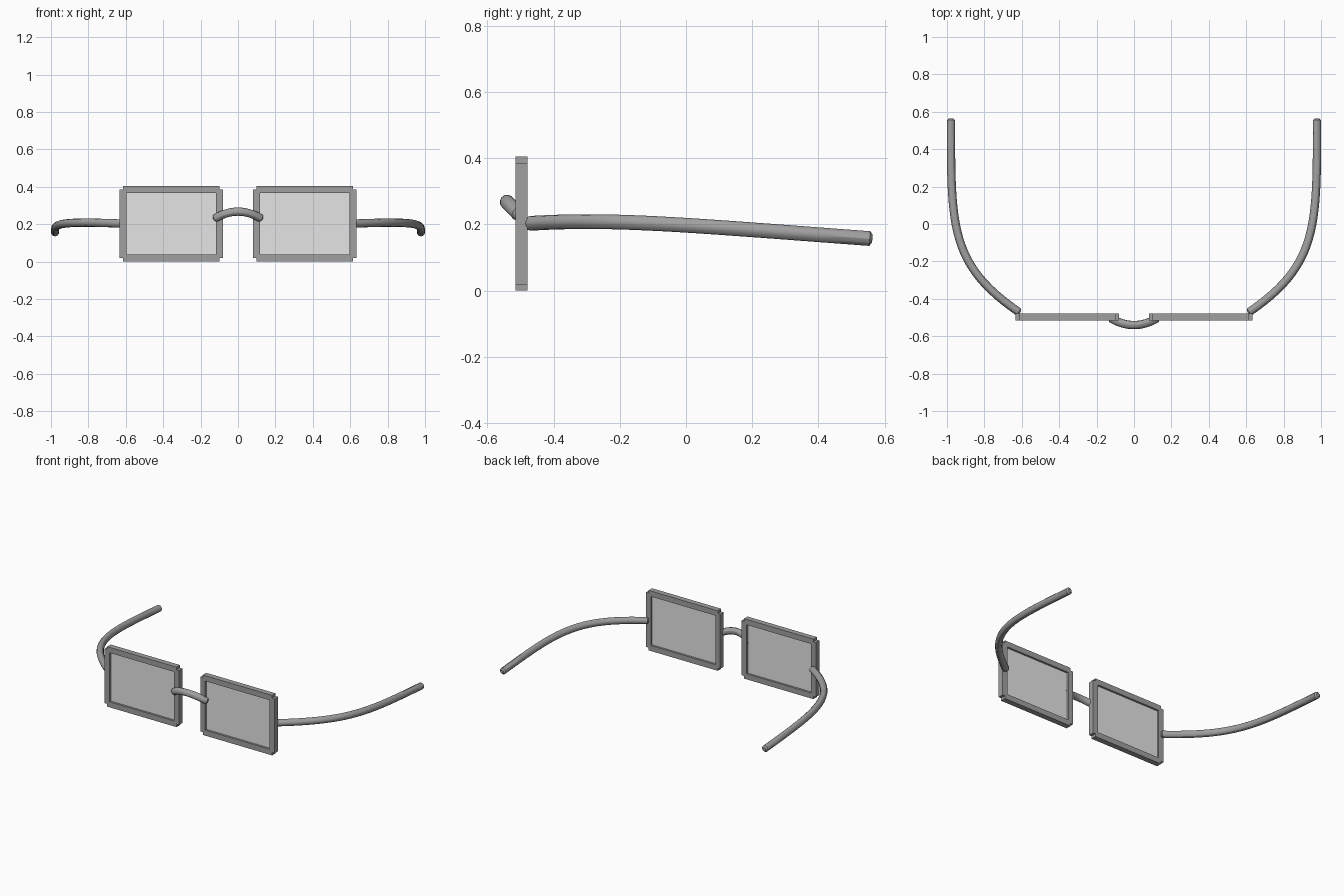
import bpy
from mathutils import Vector

cube = bpy.data.objects.get("Cube")
if cube:
    bpy.data.objects.remove(cube, do_unlink=True)


def make_material(name, grey):
    mat = bpy.data.materials.new(name)
    mat.use_nodes = True
    colour = (grey, grey, grey, 1.0)
    mat.diffuse_color = colour
    mat.node_tree.nodes["Principled BSDF"].inputs["Base Color"].default_value = colour
    return mat


frame_grey = make_material("frame grey", 0.35)
lens_grey = make_material("pale lens grey", 0.78)


def box(name, centre, size, mat):
    bpy.ops.mesh.primitive_cube_add(size=1, location=centre)
    obj = bpy.context.object
    obj.name = name
    obj.scale = size
    bpy.ops.object.transform_apply(location=False, rotation=False, scale=True)
    obj.data.materials.append(mat)
    return obj


def tube(name, control, radius, mat, steps=24, tip=0.008):
    """Round tube along a cubic path, with chamfered ends."""
    a, b, c, d = (Vector(p) for p in control)
    path = []
    for i in range(steps + 1):
        t = i / steps
        s = 1 - t
        path.append(a * s**3 + b * 3 * s * s * t + c * 3 * s * t * t + d * t**3)
    path.insert(0, a + (a - b).normalized() * tip)
    path.append(d + (d - c).normalized() * tip)

    curve = bpy.data.curves.new(name, "CURVE")
    curve.dimensions = "3D"
    curve.bevel_depth = radius
    curve.bevel_resolution = 4
    curve.use_fill_caps = True
    spline = curve.splines.new("POLY")
    spline.points.add(len(path) - 1)
    for point, co in zip(spline.points, path):
        point.co = (*co, 1.0)
    spline.points[0].radius = spline.points[-1].radius = 0.55

    obj = bpy.data.objects.new(name, curve)
    bpy.context.collection.objects.link(obj)
    bpy.ops.object.select_all(action="DESELECT")
    obj.select_set(True)
    bpy.context.view_layer.objects.active = obj
    bpy.ops.object.convert(target="MESH")
    obj = bpy.context.object
    obj.data.materials.clear()
    obj.data.materials.append(mat)
    bpy.ops.object.shade_smooth_by_angle()
    return obj


# Rim layout: square bars centred on a rectangle
BAR = 0.037
FRONT_Y = -0.497
INNER_X, OUTER_X = 0.098, 0.615
LOW_Z, HIGH_Z = BAR / 2, 0.386
mid_x, mid_z = (INNER_X + OUTER_X) / 2, (LOW_Z + HIGH_Z) / 2
width, height = OUTER_X - INNER_X, HIGH_Z - LOW_Z
TUBE = 0.0222

for side, sx in (("left", 1), ("right", -1)):
    # Rim bars
    for label, z in (("bottom", LOW_Z), ("top", HIGH_Z)):
        box(f"{side}_rim_{label}", (sx * mid_x, FRONT_Y, z), (width, BAR, BAR), frame_grey)
    for label, x in (("inner", INNER_X), ("outer", OUTER_X)):
        box(f"{side}_rim_{label}", (sx * x, FRONT_Y, mid_z), (BAR, BAR, height), frame_grey)

    # Lens pane set into the rim
    box(f"{side}_lens", (sx * mid_x, FRONT_Y, mid_z), (width, 0.01, height), lens_grey)

    # Temple arm sweeping out and back
    tube(f"{side}_temple",
         [(sx * 0.617, -0.47, 0.203), (sx * 0.98, -0.22, 0.218),
          (sx * 0.98, -0.02, 0.2), (sx * 0.978, 0.555, 0.157)],
         TUBE, frame_grey)

# Arched nose bridge
tube("nose_bridge",
     [(-0.12, -0.506, 0.232), (-0.04, -0.552, 0.279),
      (0.04, -0.552, 0.279), (0.12, -0.506, 0.232)],
     TUBE, frame_grey, steps=16)
